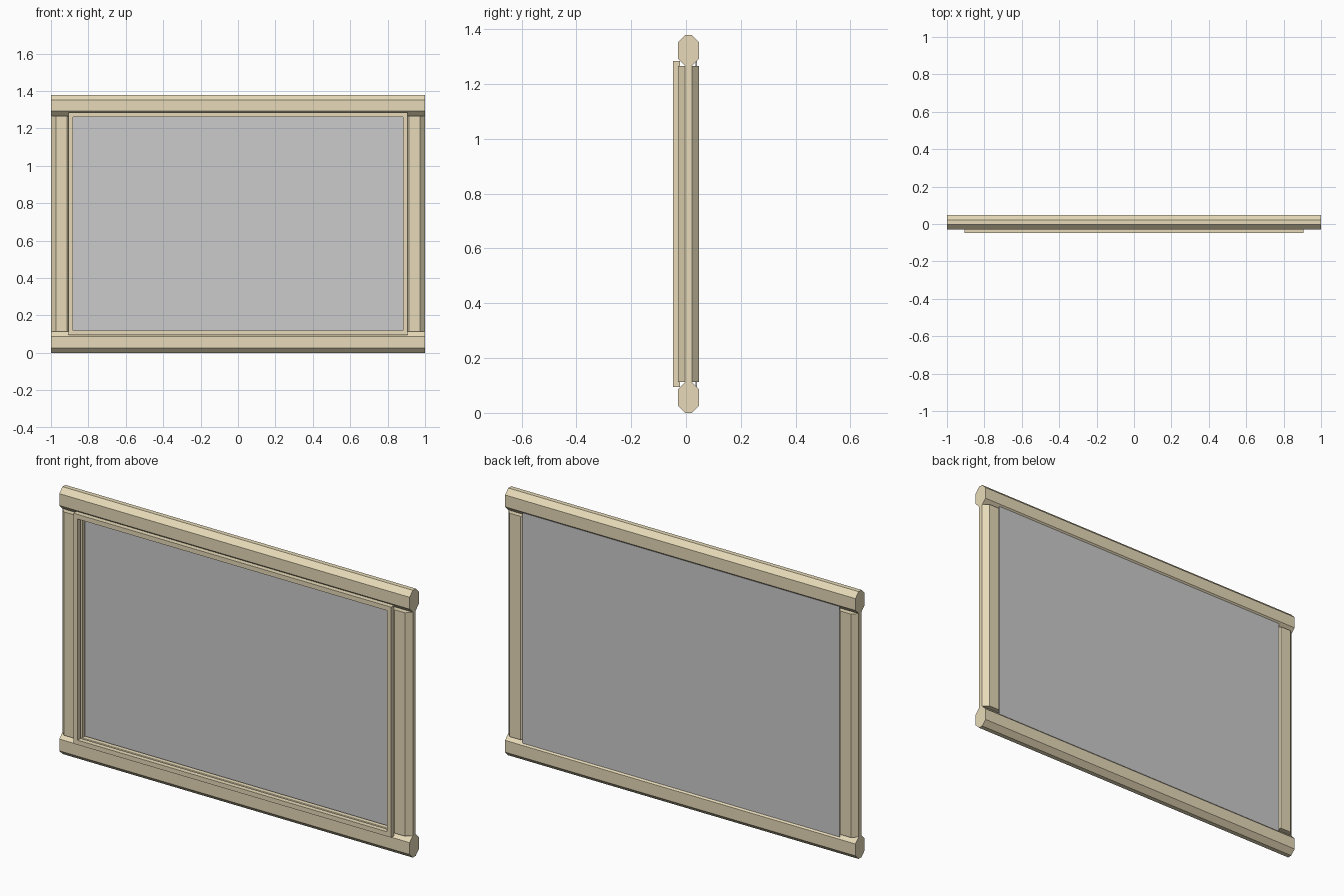
import bpy, bmesh
from mathutils import Vector

if "Cube" in bpy.data.objects:
    bpy.data.objects.remove(bpy.data.objects["Cube"])

wood = bpy.data.materials.new("pale_wood")
wood.diffuse_color = (0.80, 0.70, 0.48, 1)
wood.use_nodes = True
wood.node_tree.nodes["Principled BSDF"].inputs["Base Color"].default_value = wood.diffuse_color


def finish(name, bm, mat=None):
    bmesh.ops.recalc_face_normals(bm, faces=bm.faces)
    me = bpy.data.meshes.new(name)
    bm.to_mesh(me)
    bm.free()
    if mat:
        me.materials.append(mat)
    ob = bpy.data.objects.new(name, me)
    bpy.context.collection.objects.link(ob)
    return ob


def octagon(u0, u1, v0, v1, c):
    return [(u0 + c, v0), (u1 - c, v0), (u1, v0 + c), (u1, v1 - c),
            (u1 - c, v1), (u0 + c, v1), (u0, v1 - c), (u0, v0 + c)]


def prism(name, points, direction, mat=None):
    bm = bmesh.new()
    face = bm.faces.new([bm.verts.new(p) for p in points])
    top = bmesh.ops.extrude_face_region(bm, geom=[face], use_keep_orig=True)["geom"]
    verts = [g for g in top if isinstance(g, bmesh.types.BMVert)]
    bmesh.ops.translate(bm, verts=verts, vec=Vector(direction))
    return finish(name, bm, mat)


Y0, Y1, C = -0.029, 0.047, 0.026   # bar depth and chamfer
BAR, H = 0.113, 1.379              # bar width, overall height

# Chamfered top and bottom rails
for name, z in (("bottom_rail", 0), ("top_rail", H - BAR)):
    prism(name, [(-1, y, w) for y, w in octagon(Y0, Y1, z, z + BAR, C)], (2, 0, 0), wood)

# Chamfered side posts between the rails
for name, x in (("left_post", -1), ("right_post", 1 - BAR)):
    prism(name, [(u, y, BAR) for u, y in octagon(x, x + BAR, Y0, Y1, C)],
          (0, 0, H - 2 * BAR), wood)


def rectangle(x, z0, z1, y):
    return [(-x, y, z0), (x, y, z0), (x, y, z1), (-x, y, z1)]


# Thin trim frame on the front: a rectangular ring with depth
FX, FZ0, FZ1, W = 0.907, 0.095, 1.284, 0.024
bm = bmesh.new()
loops = [[bm.verts.new(p) for p in rectangle(FX - i, FZ0 + i, FZ1 - i, y)]
         for i, y in ((0, -0.047), (W, -0.047), (W, -0.022), (0, -0.022))]
for a, b in zip(loops, loops[1:] + loops[:1]):
    for k in range(4):
        n = (k + 1) % 4
        bm.faces.new((a[k], a[n], b[n], b[k]))
finish("front_trim_frame", bm, wood)

# Flat panel set into the back chamfers
prism("panel", rectangle(0.905, FZ0, FZ1, 0.035), (0, 0.005, 0))
